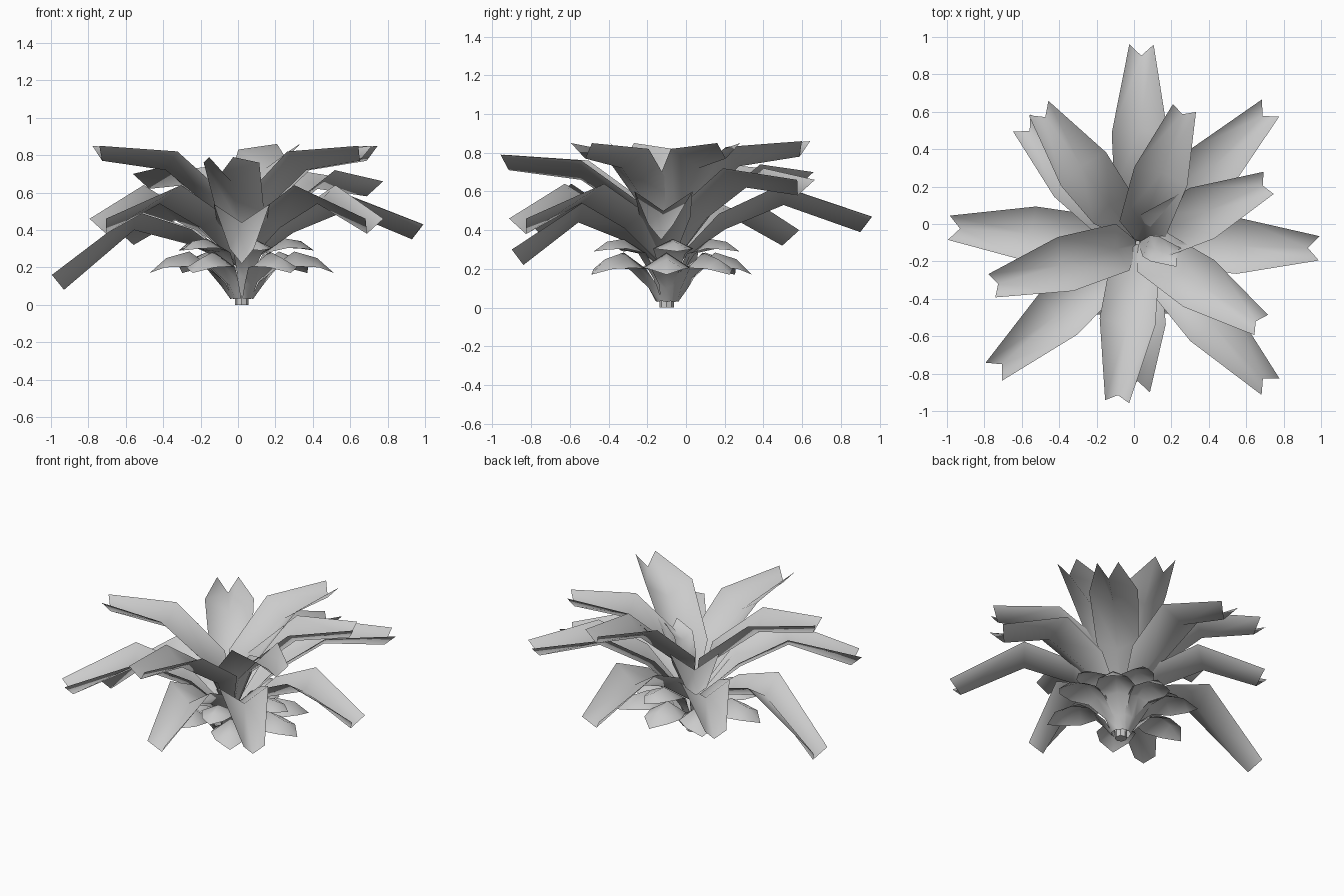
import bpy, bmesh
from math import atan2, cos, sin, hypot, radians
from mathutils import Vector

cube = bpy.data.objects.get("Cube")
if cube:
    bpy.data.objects.remove(cube)

grey = bpy.data.materials.new("leaf_grey")
grey.use_nodes = True
grey.diffuse_color = (0.6, 0.6, 0.6, 1)
grey.node_tree.nodes["Principled BSDF"].inputs["Base Color"].default_value = (0.6, 0.6, 0.6, 1)

CX, CY = 0.02, -0.1  # the stem stands off centre


def finish(name, bm, smooth=True):
    mesh = bpy.data.meshes.new(name)
    bm.to_mesh(mesh)
    bm.free()
    mesh.materials.append(grey)
    for p in mesh.polygons:
        p.use_smooth = smooth
    obj = bpy.data.objects.new(name, mesh)
    bpy.context.collection.objects.link(obj)


def leaf(name, azimuth, rows):
    """Folded blade; each row is (reach, height, half width, edge lift, edge reach)."""
    out = Vector((cos(azimuth), sin(azimuth), 0))
    side = Vector((-sin(azimuth), cos(azimuth), 0))
    bm = bmesh.new()
    last = None
    for reach, height, half, lift, extra in rows:
        mid = Vector((CX, CY, height)) + out * reach
        edge = out * extra + Vector((0, 0, lift))
        ring = [bm.verts.new(mid + side * half + edge), bm.verts.new(mid),
                bm.verts.new(mid - side * half + edge)]
        if last:
            for i in range(2):
                bm.faces.new((last[i], last[i + 1], ring[i + 1], ring[i]))
        last = ring
    bmesh.ops.remove_doubles(bm, verts=bm.verts, dist=0.0005)
    finish(name, bm)


def long_leaf(name, x, y, tip_z, shoulder, shoulder_z, neck=0.5, neck_rise=0.62, notch=0.06):
    """Long blade with a notched tip ending at x, y."""
    dx, dy = x - CX, y - CY
    reach = hypot(dx, dy)
    bend = reach * shoulder
    neck_z = 0.2 + (shoulder_z - 0.2) * neck_rise
    leaf(name, atan2(dy, dx), [
        (0.01, 0.2, 0.02, 0.01, 0),
        (bend * neck, neck_z, 0.13, 0.08, -0.03),
        (bend, shoulder_z, 0.15, 0.1, -0.02),
        (reach - notch, tip_z - 0.04, 0.065, 0.08, notch)])


# Top tier: steep blades that level out
top = [(0.27, 0.62, 0.82), (0.72, 0.22, 0.81), (0.68, -0.54, 0.81),
       (-0.09, -0.95, 0.75), (-0.76, -0.33, 0.81)]
for i, (x, y, z) in enumerate(top):
    long_leaf(f"top_leaf_{i + 1}", x, y, z, 0.52, z - 0.09, 0.27, 0.52, 0.035)

# Middle tier: arching blades
middle = [(0.73, 0.62, 0.62, 0.62), (0.73, -0.87, 0.42, 0.54), (-0.75, -0.79, 0.42, 0.54),
          (-0.51, 0.62, 0.66, 0.64), (0.04, 0.96, 0.43, 0.53)]
for i, (x, y, z, bend_z) in enumerate(middle):
    long_leaf(f"middle_leaf_{i + 1}", x, y, z, 0.57, bend_z)

# Low tier: drooping blades
low = [(0.99, -0.13, 0.39, 0.5), (0.02, -0.9, 0.26, 0.44),
       (-0.99, -0.02, 0.12, 0.4), (-0.6, 0.54, 0.36, 0.45)]
for i, (x, y, z, bend_z) in enumerate(low):
    long_leaf(f"low_leaf_{i + 1}", x, y, z, 0.57, bend_z)

# Short blade in the heart
leaf("heart_leaf", radians(-20), [
    (0.01, 0.2, 0.01, 0, 0), (0.05, 0.45, 0.06, 0.03, 0),
    (0.1, 0.57, 0.07, 0.04, 0), (0.22, 0.6, 0.05, 0.05, 0.02)])

# Basal rosette: pointed, roof-shaped leaves on flaring stalks, in two rings
for i, angle in enumerate([0, 43, 88, 132, 182, 236, 304]):
    size = 1 + 0.12 * abs(cos(radians(angle)))
    leaf(f"outer_rosette_leaf_{i + 1}", radians(angle), [
        (0.06, 0.03, 0.03, 0.005, -0.01), (0.11, 0.1, 0.04, 0.02, -0.02),
        (0.17 * size, 0.22, 0.08, -0.02, 0), (0.25 * size, 0.285, 0.12, -0.08, 0.02),
        (0.36 * size, 0.25, 0.09, -0.05, 0.01), (0.44 * size, 0.17, 0, 0, 0)])
for i, angle in enumerate([8, 75, 150, 215, 285]):
    leaf(f"inner_rosette_leaf_{i + 1}", radians(angle), [
        (0.03, 0.03, 0.02, 0.005, 0), (0.07, 0.15, 0.04, 0.01, -0.01),
        (0.13, 0.28, 0.08, 0, 0), (0.23, 0.355, 0.105, -0.05, 0.01),
        (0.32, 0.34, 0.07, -0.04, 0.01), (0.39, 0.29, 0, 0, 0)])

# Stem stub
bm = bmesh.new()
bmesh.ops.create_cone(bm, segments=8, radius1=0.037, radius2=0.037, depth=0.1, cap_ends=True)
bmesh.ops.translate(bm, verts=bm.verts, vec=(CX, CY, 0.05))
finish("stem", bm, False)
